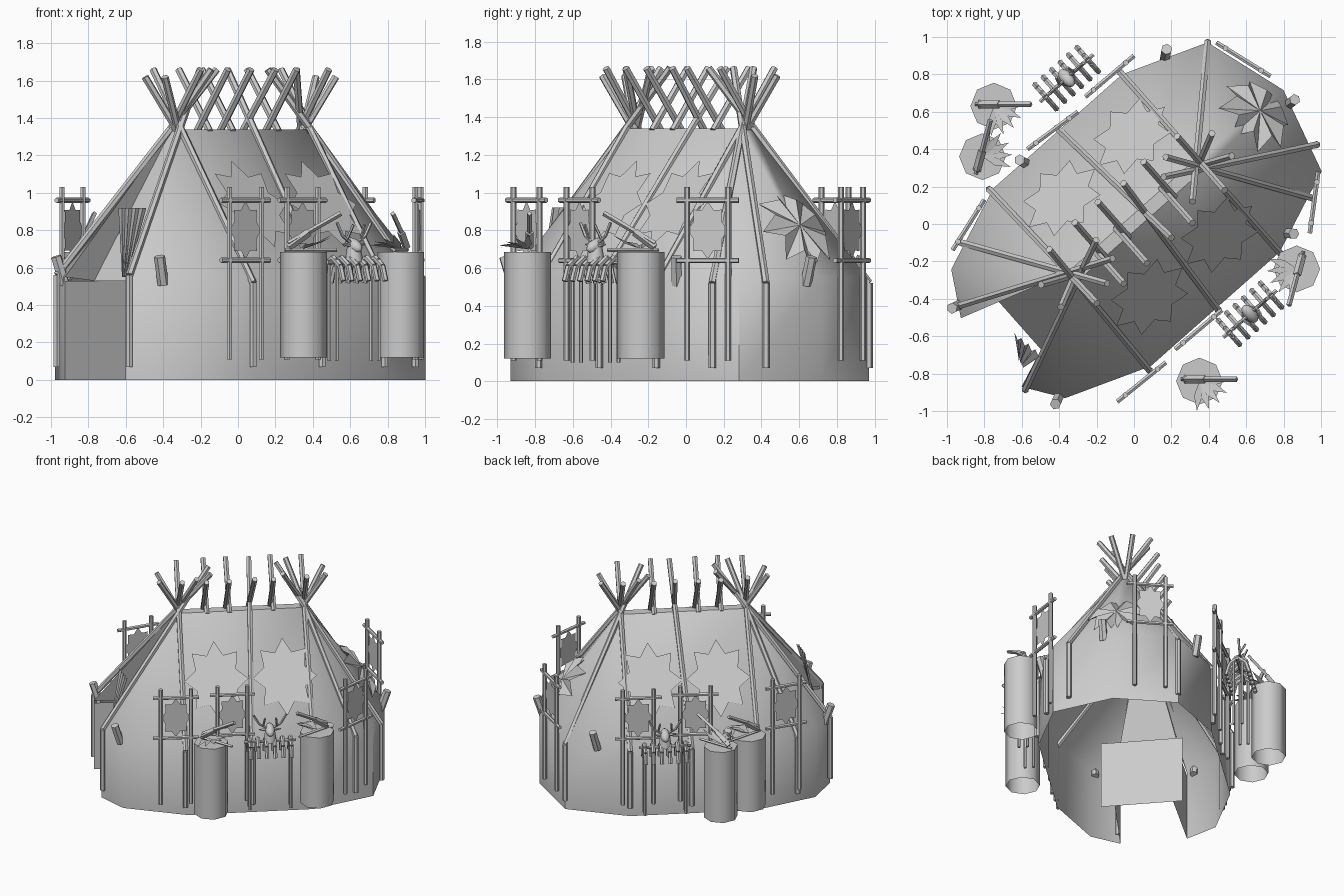
import bpy, bmesh, math
from mathutils import Vector, Matrix

if "Cube" in bpy.data.objects:
    bpy.data.objects.remove(bpy.data.objects["Cube"])

clay = bpy.data.materials.new("plain_grey")
clay.use_nodes = True
clay.diffuse_color = (0.6, 0.6, 0.6, 1)
clay.node_tree.nodes["Principled BSDF"].inputs["Base Color"].default_value = (0.6, 0.6, 0.6, 1)

ANGLE = math.radians(41.5)
PLACE = Matrix.Translation((0.013, 0.02, 0)) @ Matrix.Rotation(ANGLE, 4, 'Z')
ALONG = Vector((math.cos(ANGLE), math.sin(ANGLE), 0))
UP = Vector((0, 0, 1))


def at(u, v, z):
    """Point in the tent's own frame: u along the ridge, v across it."""
    return PLACE @ Vector((u, v, z))


def finish(name, bm, smooth=False):
    mesh = bpy.data.meshes.new(name)
    bm.to_mesh(mesh)
    bm.free()
    mesh.materials.append(clay)
    obj = bpy.data.objects.new(name, mesh)
    bpy.context.collection.objects.link(obj)
    if smooth:
        bpy.ops.object.select_all(action='DESELECT')
        obj.select_set(True)
        bpy.context.view_layer.objects.active = obj
        bpy.ops.object.shade_smooth_by_angle(angle=math.radians(50))
    return obj


def rod(bm, points, r=0.02, sides=6, tip=None):
    """Round stick along a list of points."""
    points = [Vector(p) for p in points]
    for a, b in zip(points, points[1:]):
        d = b - a
        m = Matrix.Translation((a + b) / 2) @ d.to_track_quat('Z', 'Y').to_matrix().to_4x4()
        bmesh.ops.create_cone(bm, cap_ends=True, segments=sides, radius1=r,
                              radius2=r if tip is None else tip, depth=d.length, matrix=m)


def patch(bm, points):
    bm.faces.new([bm.verts.new(p) for p in points])


def star(bm, centre, right, up, rx, ry, notch=0.68, bump=0.0):
    """Eight-pointed star plate; bump pushes its centre and notches apart."""
    n = right.cross(up).normalized()
    ring = []
    for i in range(16):
        a = math.pi * i / 8
        k = notch if i % 2 else 1
        p = centre + right * (rx * k * math.cos(a)) + up * (ry * k * math.sin(a))
        ring.append(bm.verts.new(p + n * (bump if i % 2 else -bump)))
    mid = bm.verts.new(centre + n * bump)
    for i in range(16):
        bm.faces.new((mid, ring[i], ring[(i + 1) % 16]))


# Tent shell: upright lower wall, sloping cover, end left open at the doorway
EAVE, TOP, RIDGE, HALF = 0.55, 1.34, 0.46, 0.035
plan = [(-1.05, -0.26), (-0.915, -0.46), (-0.46, -0.635), (0.46, -0.635), (0.915, -0.46),
        (1.05, 0), (0.915, 0.46), (0.46, 0.635), (-0.46, 0.635), (-0.915, 0.46), (-1.05, 0.23)]
bm = bmesh.new()
low = [bm.verts.new(at(u, v, 0)) for u, v in plan]
mid = [bm.verts.new(at(u, v, EAVE)) for u, v in plan]
peak = {(a, b): bm.verts.new(at(a * RIDGE, b * HALF, TOP)) for a in (-1, 1) for b in (-1, 1)}


def crown(i):
    u, v = plan[i]
    return peak[(1 if u > 0 else -1, 1 if v > 0 else -1)]


for i in range(len(plan) - 1):
    j = i + 1
    bm.faces.new((low[i], low[j], mid[j], mid[i]))
    if crown(i) is crown(j):
        bm.faces.new((mid[i], mid[j], crown(i)))
    else:
        bm.faces.new((mid[i], mid[j], crown(j), crown(i)))
bm.faces.new([peak[k] for k in ((-1, -1), (1, -1), (1, 1), (-1, 1))])
# cover sunk between the door poles, down to a set-back lintel
lintel = [bm.verts.new(at(-0.84, v, 0.53)) for v in (-0.26, 0.23)]
bm.faces.new((lintel[0], lintel[1], peak[(-1, 1)], peak[(-1, -1)]))
bm.faces.new((mid[0], lintel[0], peak[(-1, -1)]))
bm.faces.new((lintel[1], mid[-1], peak[(-1, 1)]))
finish("tent_cover", bm, True)

# Entrance passage: two side walls and an upright back panel
bm = bmesh.new()
for v, inner in ((-0.26, -0.22), (0.23, 0.21)):
    patch(bm, (at(-1.05, v, 0), at(-0.5, inner, 0), at(-0.5, inner, 0.53), at(-1.05, v, 0.53)))
finish("entrance_sides", bm)
bm = bmesh.new()
patch(bm, [at(-0.5, v, z) for v, z in ((-0.32, 0), (0.28, 0), (0.28, 0.53), (-0.32, 0.53))])
finish("entrance_back", bm)

# Bent tent poles, running past the ridge and crossing there
bm = bmesh.new()
feet = [(0.915, 0.46), (0.78, -0.53), (0.99, -0.336), (-0.78, 0.53), (-1.045, 0.3), (-1.045, -0.285),
        (0.46, 0.645), (0.46, -0.645), (-0.48, 0.645), (-0.48, -0.645), (0.01, 0.65), (0.01, -0.65)]
for u, v in feet:
    knee = Vector((u, v, 0.56 if u < -1 else 0.52))
    joint = Vector((0.06 if abs(u) < 0.1 else math.copysign(RIDGE, u),
                    math.copysign(HALF, v), TOP + 0.01))
    end = joint + (joint - knee) * (0.31 / (joint.z - knee.z))
    rod(bm, [at(u, v, 0.07), at(*knee), at(*joint), at(*end)])
finish("tent_poles", bm, True)

# Crossed stick ends along the ridge, and outward ones at both ends
bm = bmesh.new()
for s in (-1, 1):
    for u in (-0.265, -0.1, 0.225):
        rod(bm, [at(u + 0.01 * s, -s * 0.04, 1.33), at(u + 0.01 * s, s * 0.21, 1.66)])
    for e in (-1, 1):
        rod(bm, [at(e * 0.44, 0, 1.32), at(e * 0.61, s * 0.08, 1.62)])
finish("ridge_sticks", bm, True)

# Short pegs leaning out of the lower wall
bm = bmesh.new()
for x, y in ((0.17, 0.91), (0.84, 0.65), (0.83, -0.05), (-0.41, -0.94), (-0.59, 0.33), (-0.95, -0.44)):
    p = Vector((x, y, 0))
    out = p.normalized() * 0.025
    rod(bm, [p - out + UP * 0.51, p + out + UP * 0.66], 0.03)
finish("wall_pegs", bm)

# Large stars on both long slopes
slope = Vector((0, 0.6, TOP - EAVE)).normalized()
for s, side in ((-1, "right"), (1, "left")):
    bm = bmesh.new()
    for u in (-0.22, 0.28):
        z = 0.94
        v = s * (HALF + 0.6 * (TOP - z) / (TOP - EAVE) + 0.014)
        across = PLACE.to_3x3() @ Vector((-s, 0, 0))
        rise = PLACE.to_3x3() @ Vector((0, -s * slope.y, slope.z))
        star(bm, at(u, v, z), across, rise, 0.235, 0.29)
    finish(side + "_slope_stars", bm)

# Crumpled star on the rear end
bm = bmesh.new()
rise = PLACE.to_3x3() @ Vector((-0.585, 0, 0.79)).normalized()
star(bm, at(0.86, 0, 0.81), PLACE.to_3x3() @ Vector((0, 1, 0)), rise, 0.22, 0.26, 0.7, 0.03)
finish("end_star", bm)

# Gathered door flap: pleats fanning upward from beside the doorway
bm = bmesh.new()
rows = []
for i in range(9):
    t = i / 8
    fold = 0.025 * (i % 2)
    rows.append([bm.verts.new((-0.62 + 0.03 * t, -0.70 - 0.05 * t - fold, 0.55)),
                 bm.verts.new((-0.64 + 0.15 * t, -0.58 - 0.12 * t - fold, 0.92))])
for a, b in zip(rows, rows[1:]):
    bm.faces.new((a[0], b[0], b[1], a[1]))
finish("door_flap", bm)

# Frames with stretched star-shaped hides
racks = [((-0.26, 0.68), (0.0, 0.90)), ((-0.57, 0.40), (-0.30, 0.60)), ((-0.97, -0.14), (-0.80, 0.13)),
         ((0.44, 0.97), (0.73, 0.79)), ((0.94, -0.05), (0.985, 0.28)), ((0.22, -0.67), (0.47, -0.46)),
         ((-0.09, -0.95), (0.17, -0.74))]
for i, (a, b) in enumerate(racks):
    a, b = Vector((*a, 0)), Vector((*b, 0))
    bm = bmesh.new()
    for t in (0.17, 0.83):
        p = a.lerp(b, t)
        rod(bm, [p + UP * 0.11, p + UP * 1.03], 0.016)
    for z in (0.64, 0.96):
        rod(bm, [a + UP * z, b + UP * z], 0.014)
    finish("rack_frame_%d" % (i + 1), bm, True)
    bm = bmesh.new()
    star(bm, (a + b) / 2 + UP * 0.8, (b - a).normalized(), UP, 0.11, 0.155, 0.75)
    finish("rack_hide_%d" % (i + 1), bm)

# Barrels open below, each with a leaning paddle and pointed leaves on top
barrels = [(0.35, -0.84, 0), (0.87, -0.24, -105), (-0.75, 0.63, 0), (-0.81, 0.36, 75)]
for i, (x, y, turn) in enumerate(barrels):
    c = Vector((x, y, 0))
    bm = bmesh.new()
    rod(bm, [c + UP * 0.12, c + UP * 0.685], 0.125, 8)
    bm.normal_update()
    bmesh.ops.delete(bm, geom=[f for f in bm.faces if f.normal.z < -0.9], context='FACES')
    finish("barrel_%d" % (i + 1), bm, True)
    spin = Matrix.Rotation(math.radians(turn), 3, 'Z')
    bm = bmesh.new()
    rod(bm, [c + spin @ Vector((-0.08, 0.01, 0.73)), c + spin @ Vector((0.2, 0.01, 0.89))], 0.014, 4)
    rod(bm, [c + spin @ Vector((-0.1, 0.01, 0.695)), c + spin @ Vector((0.18, 0.01, 0.695))], 0.01, 4)
    rod(bm, [c + spin @ Vector((-0.08, 0.01, 0.71)), c + spin @ Vector((0.03, 0.01, 0.79))], 0.022, 4)
    finish("barrel_paddle_%d" % (i + 1), bm)
    bm = bmesh.new()
    for k in range(5):
        d = spin @ Matrix.Rotation(math.radians(-95 + 24 * k), 3, 'Z') @ Vector((1, 0, 0))
        w = d.cross(UP) * 0.022
        root = c + UP * 0.7
        belly = root + d * 0.08 + UP * 0.03
        patch(bm, (root, belly + w, root + d * 0.16 + UP * (0.02 * k), belly - w))
    finish("barrel_leaves_%d" % (i + 1), bm)

# Drying racks with hanging strips and an antlered head
for name, (x, y), s in (("right", (0.62, -0.48), -1), ("left", (-0.36, 0.78), 1)):
    c = Vector((x, y, 0))
    out = (PLACE.to_3x3() @ Vector((0, 1, 0))) * s
    bm = bmesh.new()
    rod(bm, [c - ALONG * 0.19 + UP * 0.63, c + ALONG * 0.19 + UP * 0.63], 0.012)
    for u in (-0.15, 0.15):
        for w in (-0.03, 0.03):
            p = c + ALONG * u + out * w
            rod(bm, [p + UP * 0.1, p + UP * 0.65], 0.011)
    finish(name + "_drying_rack", bm, True)
    bm = bmesh.new()
    for i in range(6):
        p = c + ALONG * (-0.15 + 0.06 * i)
        arch = [(-0.085, 0.52), (-0.06, 0.61), (0, 0.655), (0.06, 0.61), (0.085, 0.53)]
        rod(bm, [p + out * w + UP * z for w, z in arch], 0.016, 6)
    finish(name + "_hanging_strips", bm, True)
    bm = bmesh.new()
    head = c + UP * 0.72
    aim = (out - UP * 0.5).normalized()
    m = Matrix.Translation(head) @ aim.to_track_quat('Z', 'Y').to_matrix().to_4x4()
    bmesh.ops.create_uvsphere(bm, u_segments=10, v_segments=8, radius=1,
                              matrix=m @ Matrix.Diagonal((0.035, 0.035, 0.06, 1)))
    rod(bm, [head, c + UP * 0.63], 0.035, 8, 0.05)
    for k in (-1, 1):
        side = ALONG * k
        rod(bm, [head, head + side * 0.08 + UP * 0.05, head + side * 0.12 + UP * 0.12], 0.009, 5)
        rod(bm, [head + side * 0.05 + UP * 0.03, head + side * 0.04 + out * 0.04 + UP * 0.11], 0.008, 5)
        rod(bm, [head + side * 0.02, head + side * 0.08 + UP * 0.005], 0.014, 5, 0.004)
    finish(name + "_antlered_head", bm, True)
